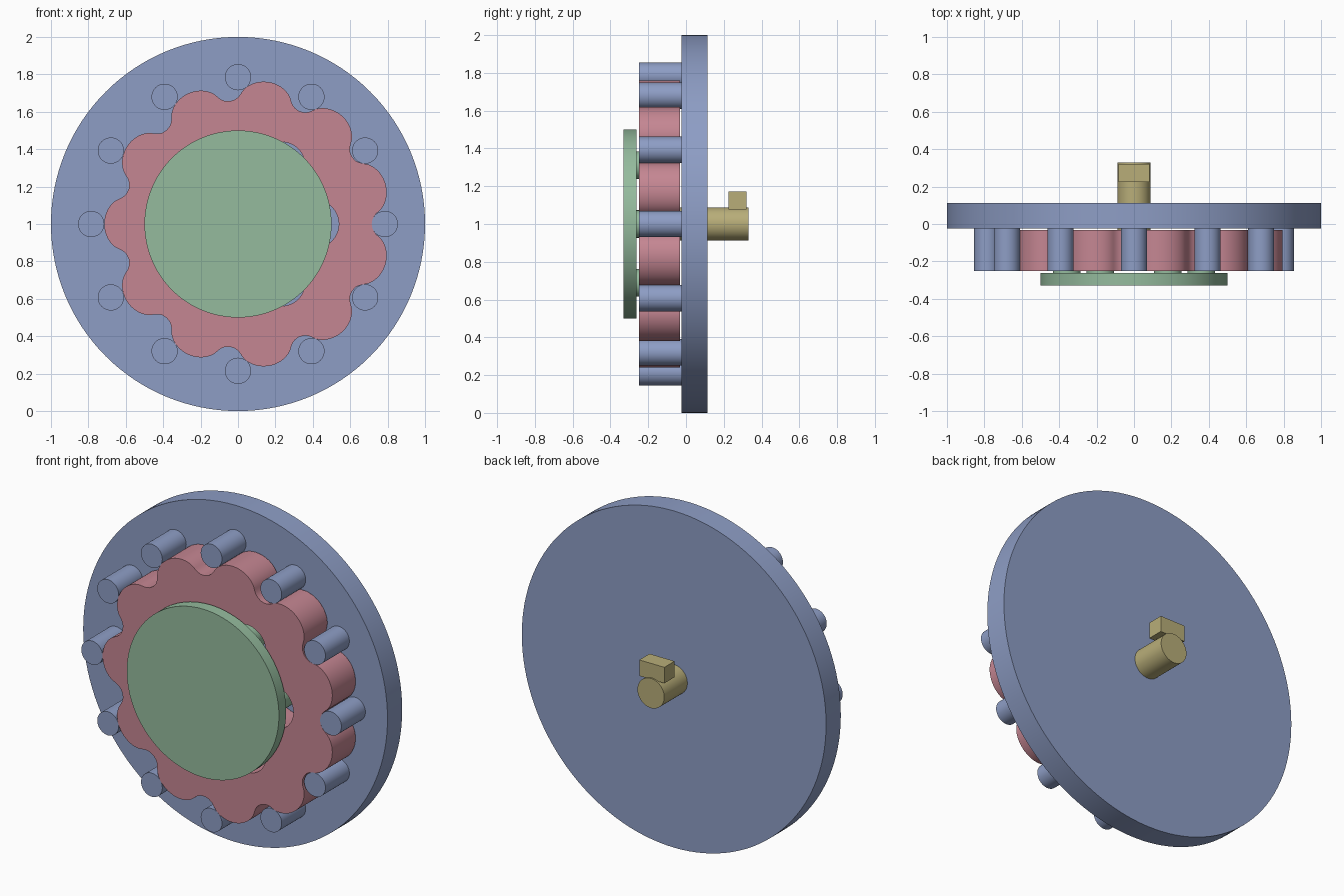
import bpy, bmesh, math
from mathutils import Matrix, Vector

if "Cube" in bpy.data.objects:
    bpy.data.objects.remove(bpy.data.objects["Cube"])

CZ = 1.0            # axis height
PIN_R, PIN_RING, N_PINS, ECC = 0.07, 0.785, 12, 0.052


def material(name, rgb):
    m = bpy.data.materials.new(name)
    m.diffuse_color = (*rgb, 1)
    m.use_nodes = True
    m.node_tree.nodes["Principled BSDF"].inputs["Base Color"].default_value = m.diffuse_color
    return m


BLUE = material("housing_blue", (0.27, 0.34, 0.56))
RED = material("cycloid_red", (0.56, 0.24, 0.29))
GREEN = material("output_green", (0.30, 0.50, 0.34))
TAN = material("shaft_tan", (0.48, 0.42, 0.19))


def add_cyl(bm, x, z, r, y0, y1, seg=64):
    mat = Matrix.Translation((x, (y0 + y1) / 2, CZ + z)) @ Matrix.Rotation(math.pi / 2, 4, 'X')
    bmesh.ops.create_cone(bm, cap_ends=True, segments=seg, radius1=r, radius2=r,
                          depth=y1 - y0, matrix=mat)


def ring(n, r):
    return [(r * math.cos(2 * math.pi * i / n), r * math.sin(2 * math.pi * i / n)) for i in range(n)]


def finish(name, bm, mat=None):
    bmesh.ops.recalc_face_normals(bm, faces=bm.faces)
    me = bpy.data.meshes.new(name)
    bm.to_mesh(me)
    bm.free()
    ob = bpy.data.objects.new(name, me)
    bpy.context.collection.objects.link(ob)
    if mat:
        me.materials.append(mat)
    return ob


def smooth(ob):
    bpy.ops.object.select_all(action='DESELECT')
    ob.select_set(True)
    bpy.context.view_layer.objects.active = ob
    bpy.ops.object.shade_smooth_by_angle(angle=math.radians(30))


# housing plate
bm = bmesh.new()
add_cyl(bm, 0, 0, 1.0, -0.025, 0.113, 128)
smooth(finish("housing_plate", bm, BLUE))

# ring of fixed pins
bm = bmesh.new()
for x, z in ring(N_PINS, PIN_RING):
    add_cyl(bm, x, z, PIN_R, -0.25, -0.02, 48)
smooth(finish("ring_pins", bm, BLUE))

# cycloidal disc: trochoid offset inward by the pin radius
bm = bmesh.new()
verts = []
STEPS = 660
for i in range(STEPS):
    t = 2 * math.pi * i / STEPS
    p = Vector((PIN_RING * math.cos(t) - ECC * math.cos(N_PINS * t),
                PIN_RING * math.sin(t) - ECC * math.sin(N_PINS * t)))
    d = Vector((-PIN_RING * math.sin(t) + ECC * N_PINS * math.sin(N_PINS * t),
                PIN_RING * math.cos(t) - ECC * N_PINS * math.cos(N_PINS * t))).normalized()
    p += Vector((-d.y, d.x)) * PIN_R
    verts.append(bm.verts.new((p.x + ECC, -0.25, CZ + p.y)))
face = bm.faces.new(verts)
ext = bmesh.ops.extrude_face_region(bm, geom=[face], use_keep_orig=True)
bmesh.ops.translate(bm, vec=(0, 0.218, 0),
                    verts=[v for v in ext["geom"] if isinstance(v, bmesh.types.BMVert)])
disc = finish("cycloidal_disc", bm, RED)

# holes in the disc
bm = bmesh.new()
add_cyl(bm, ECC, 0, 0.165, -0.4, 0.2)
for x, z in ring(6, 0.36):
    add_cyl(bm, x + ECC, z, 0.127, -0.4, 0.2)
cutter = finish("hole_cutter", bm)
cutter.hide_render = True
mod = disc.modifiers.new("holes", 'BOOLEAN')
mod.operation = 'DIFFERENCE'
mod.solver = 'EXACT'
mod.object = cutter
bpy.context.view_layer.objects.active = disc
bpy.ops.object.modifier_apply(modifier=mod.name)
bpy.data.objects.remove(cutter)
smooth(disc)

# output plate with drive pins
bm = bmesh.new()
add_cyl(bm, 0, 0, 0.5, -0.33, -0.262, 96)
smooth(finish("output_plate", bm, GREEN))
bm = bmesh.new()
for x, z in ring(6, 0.36):
    add_cyl(bm, x, z, 0.073, -0.265, -0.035, 48)
smooth(finish("output_pins", bm, GREEN))

# input shaft, eccentric cam and key
bm = bmesh.new()
add_cyl(bm, 0, 0, 0.088, -0.05, 0.33)
smooth(finish("input_shaft", bm, TAN))
bm = bmesh.new()
add_cyl(bm, ECC, 0, 0.16, -0.25, -0.032)
smooth(finish("eccentric_cam", bm, TAN))
bm = bmesh.new()
bmesh.ops.create_cube(bm, size=1, matrix=Matrix.Translation((0, 0.273, CZ + 0.125))
                      @ Matrix.Diagonal((0.165, 0.096, 0.095, 1)))
finish("shaft_key", bm, TAN)
